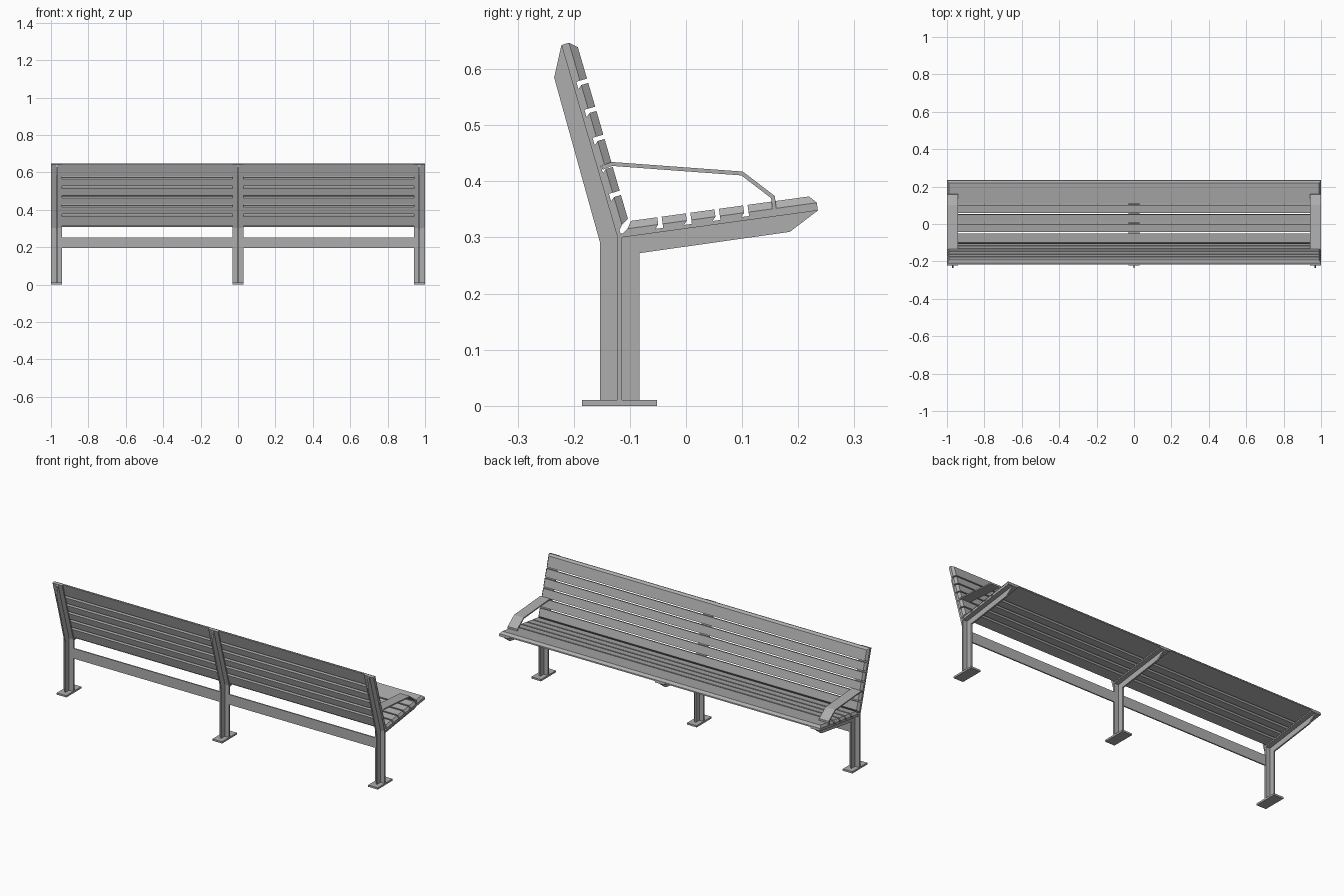
import bpy
import bmesh
from mathutils import Vector

cube = bpy.data.objects.get("Cube")
if cube:
    bpy.data.objects.remove(cube, do_unlink=True)

steel = bpy.data.materials.new("grey steel")
steel.use_nodes = True
GREY = (0.42, 0.42, 0.42, 1)
steel.diffuse_color = GREY
steel.node_tree.nodes["Principled BSDF"].inputs["Base Color"].default_value = GREY


def prism(name, profile, cx, half, insets=None):
    """Extrude a (y, z) profile along x; insets shorten it at chosen points."""
    n = len(profile)
    insets = insets or [0] * n
    bm = bmesh.new()
    rings = [[bm.verts.new((cx + side * (half - d), y, z))
              for (y, z), d in zip(profile, insets)] for side in (-1, 1)]
    a, b = rings
    for i in range(n):
        j = (i + 1) % n
        bm.faces.new((a[i], a[j], b[j], b[i]))
    for r in rings:
        if any(insets):
            # end split into a flat lower and a sloped upper face
            bm.faces.new((r[0], r[1], r[4], r[5]))
            bm.faces.new((r[1], r[2], r[3], r[4]))
        else:
            bm.faces.new(r)
    bmesh.ops.recalc_face_normals(bm, faces=bm.faces)
    mesh = bpy.data.meshes.new(name)
    bm.to_mesh(mesh)
    bm.free()
    mesh.materials.append(steel)
    obj = bpy.data.objects.new(name, mesh)
    bpy.context.collection.objects.link(obj)
    return obj


def box(name, y0, y1, z0, z1, cx, half):
    return prism(name, [(y0, z0), (y1, z0), (y1, z1), (y0, z1)], cx, half)


def strip(path, thick):
    """Outline of a bent flat bar of even thickness around a path."""
    pts = [Vector(p) for p in path]
    left, right = [], []
    for i, p in enumerate(pts):
        dirs = [(pts[k + 1] - pts[k]).normalized()
                for k in (i - 1, i) if 0 <= k < len(pts) - 1]
        t = sum(dirs, Vector((0, 0))).normalized()
        nrm = Vector((-t.y, t.x)) * (thick / 2 / t.dot(dirs[0]))
        left.append(p + nrm)
        right.append(p - nrm)
    return left + right[::-1]


class Plane:
    """Sloping slat plane: s runs along it, t away from its support."""

    def __init__(self, start, end, flip):
        self.o = Vector(start)
        self.d = (Vector(end) - self.o).normalized()
        self.n = Vector((-self.d.y, self.d.x)) * flip
        self.length = (Vector(end) - self.o).length

    def at(self, s, t):
        return self.o + self.d * s + self.n * t


FLANGE, MID, TOP = 0.007, 0.014, 0.027
HALF_W = 0.03
seat = Plane((-0.115, 0.30), (0.235, 0.348), 1)
back = Plane((-0.122, 0.30), (-0.222, 0.643), -1)


def slats(label, plane, first_low, first_top, gaps):
    """Row of slats with sloped ends, split at the gap centres."""
    for i in range(len(gaps) + 1):
        lo = (first_low, (first_low + first_top) / 2, first_top)
        if i:
            lo = (gaps[i - 1] + 0.004,) * 3
        if i < len(gaps):
            hi = gaps[i] - 0.004
            hi = (hi - 0.006, hi, hi)
        else:
            hi = (plane.length, plane.length, plane.length - 0.012)
        ts = (FLANGE, MID, TOP)
        prof = [plane.at(s, t) for s, t in zip(lo, ts)]
        prof += [plane.at(s, t) for s, t in zip(hi[::-1], ts[::-1])]
        prism(f"{label}_slat_{i + 1}", prof, 0, 1.0, [0, 0, 0.01, 0.01, 0, 0])


slats("seat", seat, 0.004, 0.021, [0.072 + 0.0515 * i for i in range(4)])
slats("back", back, 0.012, 0.027, [0.075 + 0.052 * i for i in range(5)])

# Supports: thin fins with cross plates, on floor plates
back_fin = [(-0.153, 0.01), (-0.153, 0.29), (-0.235, 0.585),
            (-0.222, 0.643), (-0.122, 0.30), (-0.122, 0.01)]
seat_fin = [(-0.083, 0.01), (-0.083, 0.272), (0.185, 0.31),
            (0.235, 0.348), (-0.115, 0.30), (-0.115, 0.01)]
for side, cx in (("right", -0.97), ("middle", 0), ("left", 0.97)):
    prism(f"{side}_back_fin", back_fin, cx, 0.004)
    prism(f"{side}_seat_fin", seat_fin, cx, 0.004)
    box(f"{side}_leg_plate", -0.123, -0.114, 0.01, 0.303, cx, HALF_W)
    for label, pl in (("seat", seat), ("back", back)):
        prism(f"{side}_{label}_flange",
              [pl.at(0, 0), pl.at(pl.length, 0),
               pl.at(pl.length, FLANGE), pl.at(0, FLANGE)], cx, HALF_W)
    box(f"{side}_floor_plate", -0.185, -0.052, 0, 0.01, cx, HALF_W)

# Rails between the legs
for side, cx in (("right", -0.485), ("left", 0.485)):
    box(f"{side}_rail", -0.122, -0.115, 0.195, 0.252, cx, 0.455)

# Bent flat-bar armrests
arm = strip([(-0.15, 0.424), (-0.132, 0.431), (0.10, 0.414),
             (0.155, 0.372), (0.158, 0.346)], 0.007)
for side, cx in (("right", -0.97), ("left", 0.97)):
    prism(f"{side}_armrest", arm, cx, HALF_W)
